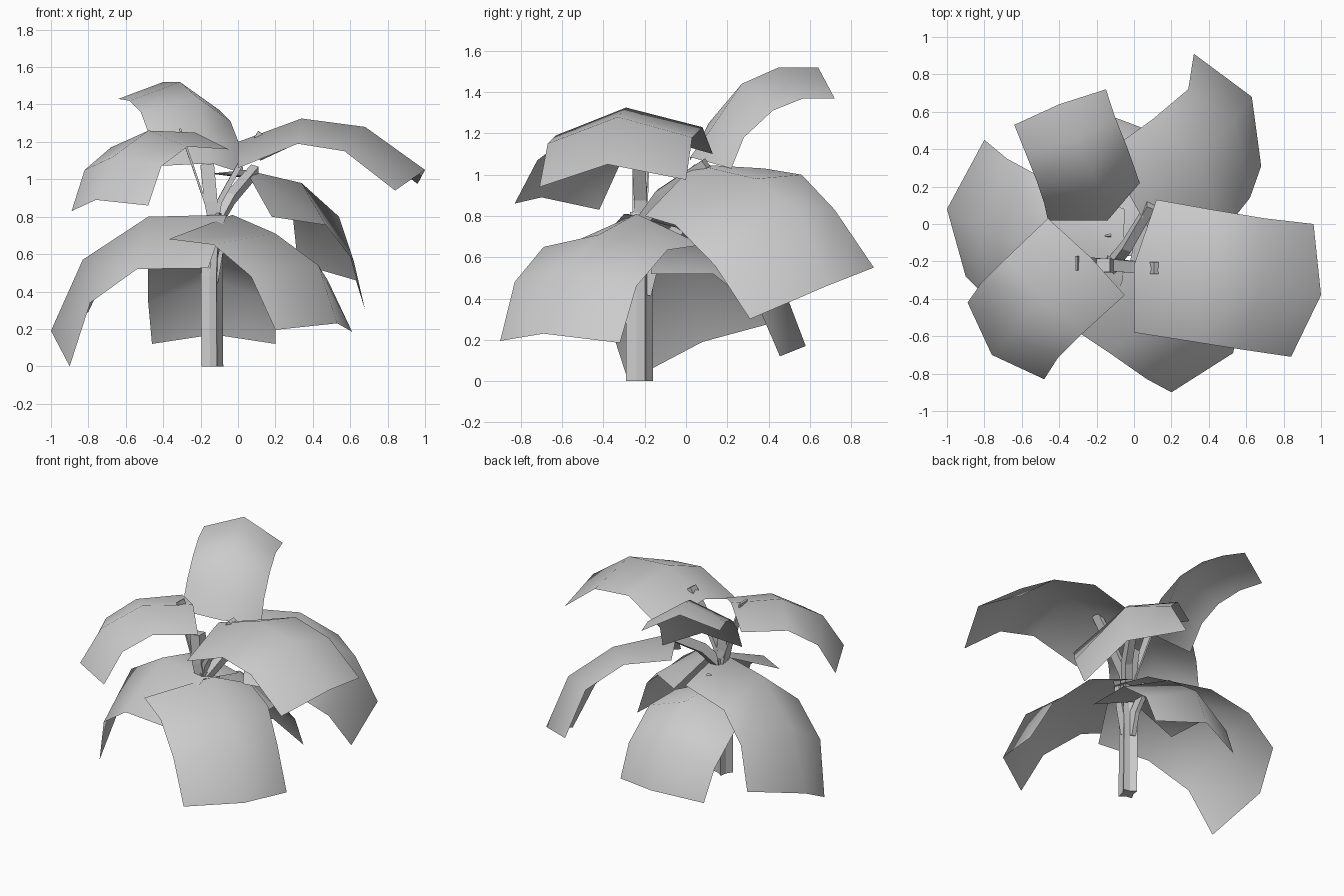
import bpy, bmesh, math
from mathutils import Vector

grey = bpy.data.materials.new("plain_grey")
grey.diffuse_color = (0.6, 0.6, 0.6, 1)


def finish(name, bm, smooth):
    mesh = bpy.data.meshes.new(name)
    bm.to_mesh(mesh)
    bm.free()
    mesh.materials.append(grey)
    obj = bpy.data.objects.new(name, mesh)
    bpy.context.collection.objects.link(obj)
    for p in mesh.polygons:
        p.use_smooth = smooth


def leaf(name, *lines):
    """Arched sheet lofted between an edge, the midrib and the other edge (base to tip)."""
    bm = bmesh.new()
    rows = [[bm.verts.new(p) for p in line] for line in lines]
    for a, b in zip(rows, rows[1:]):
        for i in range(len(a) - 1):
            bm.faces.new((a[i], a[i + 1], b[i + 1], b[i]))
    bm.normal_update()
    if sum(f.normal.z for f in bm.faces) < 0:
        bmesh.ops.reverse_faces(bm, faces=bm.faces[:])
    finish(name, bm, True)


def stem(name, path, radii, sides=4, flat=1.0, groove=1.0):
    """Faceted tube along a path; flat thins it sideways, groove pulls in every other corner."""
    bm = bmesh.new()
    pts = [Vector(p) for p in path]
    rings = []
    for i, p in enumerate(pts):
        d = (pts[min(i + 1, len(pts) - 1)] - pts[max(i - 1, 0)]).normalized()
        u = (Vector((1, 0, 0)) - d * d.x).normalized()
        v = d.cross(u)
        ring = []
        for k in range(sides):
            a = 2 * math.pi * (k + 0.5) / sides
            r = radii[i] * (groove if k % 2 else 1)
            ring.append(bm.verts.new(p + r * (u * math.cos(a) * flat + v * math.sin(a))))
        rings.append(ring)
    for a, b in zip(rings, rings[1:]):
        for k in range(sides):
            n = (k + 1) % sides
            bm.faces.new((a[k], a[n], b[n], b[k]))
    bm.faces.new(rings[0][::-1])
    bm.faces.new(rings[-1])
    finish(name, bm, False)


# Upper leaves
leaf("right_leaf",
     [(0, -.58, 1.06), (.32, -.63, 1.19), (.57, -.67, 1.15), (.84, -.71, .94)],
     [(0, -.22, 1.20), (.34, -.29, 1.325), (.68, -.33, 1.28), (1, -.38, 1.05)],
     [(.12, .13, 1.10), (.40, .08, 1.23), (.70, .03, 1.18), (.96, 0, .975)])
leaf("front_left_leaf",
     [(-.05, -.38, 1.16), (-.27, -.58, 1.175), (-.41, -.72, 1.07), (-.48, -.83, .86)],
     [(-.23, -.18, 1.25), (-.48, -.40, 1.26), (-.67, -.59, 1.12), (-.76, -.70, .89)],
     [(-.46, .03, 1.18), (-.68, -.18, 1.17), (-.82, -.32, 1.05), (-.89, -.42, .83)])
leaf("back_top_leaf",
     [(-.46, .02, 1.07), (-.48, .11, 1.25), (-.52, .23, 1.36), (-.58, .38, 1.42), (-.64, .53, 1.43)],
     [(-.14, .02, 1.085), (-.17, .12, 1.22), (-.22, .27, 1.44), (-.31, .45, 1.52), (-.40, .64, 1.52)],
     [(.03, .22, 1.03), (.01, .28, 1.18), (-.04, .42, 1.31), (-.10, .57, 1.37), (-.15, .72, 1.37)])
leaf("back_right_leaf",
     [(-.15, .38, 1.03), (.10, .56, 1.0), (.29, .72, .83), (.32, .91, .55)],
     [(.04, .04, 1.05), (.34, .34, .98), (.54, .56, .80), (.63, .68, .46)],
     [(.18, -.20, .80), (.47, -.05, .755), (.62, .14, .56), (.68, .31, .30)])

# Lower leaves
leaf("left_leaf",
     [(-.16, -.55, .525), (-.54, -.50, .52), (-.79, -.39, .34), (-.90, -.28, 0)],
     [(-.06, -.30, .81), (-.48, -.17, .80), (-.83, -.02, .57), (-1, .08, .19)],
     [(-.05, .08, .71), (-.46, .23, .70), (-.68, .35, .55), (-.80, .45, .29)])
leaf("front_right_leaf",
     [(-.37, -.53, .68), (-.13, -.69, .65), (.07, -.83, .48), (.20, -.90, .195)],
     [(-.03, -.24, .81), (.20, -.42, .71), (.43, -.58, .54), (.53, -.69, .23)],
     [(.04, .08, .66), (.30, -.09, .635), (.48, -.24, .46), (.61, -.32, .185)])
leaf("back_lower_leaf",
     [(-.46, -.17, .52), (-.48, .13, .52), (-.48, .36, .34), (-.46, .455, .12)],
     [(-.13, -.17, .66), (-.13, .20, .66), (-.13, .47, .46), (-.13, .58, .17)],
     [(.20, -.17, .52), (.20, .13, .52), (.20, .36, .34), (.20, .455, .12)])

# Grooved trunk and the stalks that carry the leaves
stem("trunk", [(-.137, -.225, 0), (-.14, -.225, .48), (-.12, -.22, .82)], [.07, .07, .055], 8, .9, .55)
fork = (-.12, -.22, .76)
stem("right_stalk", [fork, (-.10, -.22, .88), (0, -.23, 1.06), (.12, -.235, 1.25)],
     [.045, .045, .045, .045], flat=.45)
stem("front_left_stalk", [fork, (-.17, -.22, .86), (-.31, -.21, 1.27)], [.045, .05, .055], flat=.15)
stem("back_top_stalk", [fork, (-.145, -.225, .88), (-.165, -.22, 1.08)], [.05, .05, .052])
stem("back_right_stalk", [fork, (-.04, -.12, .90), (.09, .10, 1.05)], [.045, .045, .04], flat=.8)
stem("left_stalk", [(-.14, -.22, .45), (-.17, -.24, .62), (-.20, -.24, .78)], [.045, .04, .03], flat=.4)
stem("front_right_stalk", [(-.12, -.23, .45), (-.09, -.24, .62), (-.06, -.24, .78)], [.045, .04, .03], flat=.4)
stem("back_lower_stalk", [(-.14, -.20, .42), (-.14, -.16, .58), (-.14, -.04, .74)], [.045, .045, .045], flat=.5)
